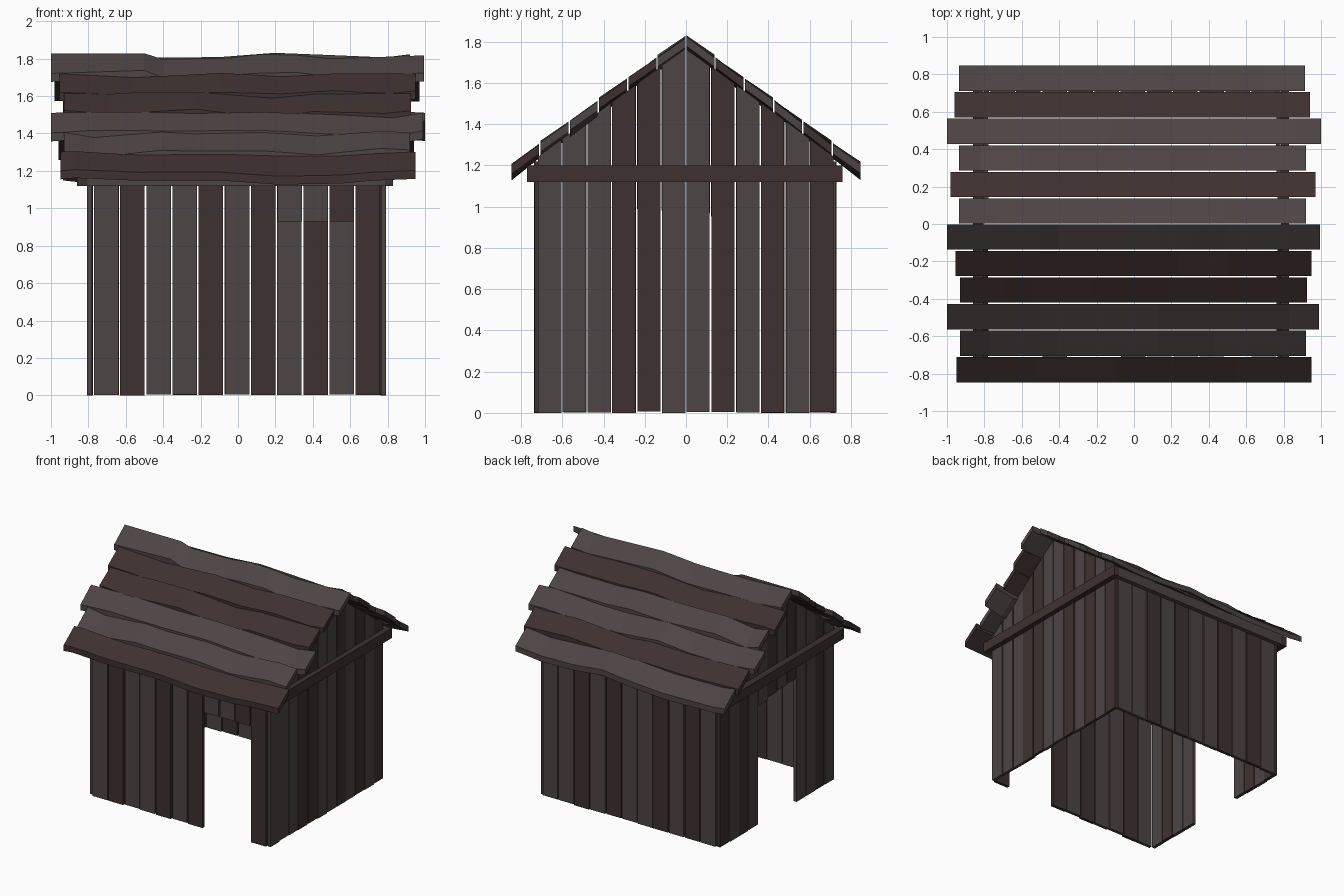
import bpy, random

if "Cube" in bpy.data.objects:
    bpy.data.objects.remove(bpy.data.objects["Cube"])

random.seed(4)
SLOPE = 0.735


def material(name, rgb):
    m = bpy.data.materials.new(name)
    m.diffuse_color = (*rgb, 1)
    m.use_nodes = True
    m.node_tree.nodes["Principled BSDF"].inputs["Base Color"].default_value = m.diffuse_color
    return m


MATS = {"g": material("grey_wood", (0.075, 0.058, 0.058)),
        "b": material("brown_wood", (0.048, 0.031, 0.029))}


def add_mesh(name, verts, faces, colour):
    me = bpy.data.meshes.new(name)
    me.from_pydata(verts, [], faces)
    me.materials.append(MATS[colour])
    ob = bpy.data.objects.new(name, me)
    bpy.context.collection.objects.link(ob)
    return ob


def loft(name, rings, colour):
    """Skin a row of four-cornered sections and cap the ends."""
    n = len(rings)
    faces = [(3, 2, 1, 0), tuple(4 * (n - 1) + k for k in range(4))]
    for i in range(n - 1):
        for k in range(4):
            a, b = 4 * i + k, 4 * i + (k + 1) % 4
            faces.append((a, b, b + 4, a + 4))
    ob = add_mesh(name, [v for r in rings for v in r], faces, colour)
    import bmesh
    bm = bmesh.new()
    bm.from_mesh(ob.data)
    bmesh.ops.recalc_face_normals(bm, faces=bm.faces)
    bm.to_mesh(ob.data)
    bm.free()
    return ob


def box(name, x, y, z, colour):
    rings = [[(x[0], y[0], h), (x[1], y[0], h), (x[1], y[1], h), (x[0], y[1], h)] for h in z]
    return loft(name, rings, colour)


def jit(a):
    return random.uniform(-a, a)


# Front and back walls: eleven upright planks, doorway in the front
def long_wall(name, y0, y1, colours, door):
    for i, c in enumerate(colours):
        x = -0.775 + 0.14 * i
        d = jit(0.004)
        bottom = 0.93 if i in door else random.uniform(0, 0.006)
        t = jit(0.002)
        box(f"{name}_plank_{i + 1}", (x + 0.005 + t, x + 0.136 + t), (y0 + d, y1 + d),
            (bottom, 1.22), c)


long_wall("front", -0.735, -0.71, "gbggbgbggbb", (7, 8, 9))
long_wall("back", 0.70, 0.725, "gbgbggbgbgg", ())


# Gable walls: twelve planks with sloping tops, wide doorway in the left one
def gable_wall(name, x0, x1, colours, door):
    for i, c in enumerate(colours):
        t = jit(0.002)
        ya, yb = -0.72 + 0.12 * i + 0.003 + t, -0.72 + 0.12 * (i + 1) - 0.004 + t
        d = jit(0.004)
        b = 0.97 + jit(0.02) if i in door else random.uniform(0, 0.006)
        rings = [[(x0 + d, y, b), (x1 + d, y, b),
                  (x1 + d, y, 1.77 - SLOPE * abs(y)), (x0 + d, y, 1.77 - SLOPE * abs(y))]
                 for y in (ya, yb)]
        loft(f"{name}_gable_plank_{i + 1}", rings, c)


gable_wall("right", 0.763, 0.787, "gggbbggbgbgb", ())
gable_wall("left", -0.805, -0.778, "gbggbgbggbgb", (4, 5, 6, 7))

# Beams round the top of the walls
Z = (1.12, 1.20)
box("right_beam", (0.787, 0.83), (-0.77, 0.76), Z, "b")
box("left_beam", (-0.86, -0.805), (-0.77, 0.76), Z, "b")
box("front_beam", (-0.805, 0.787), (-0.77, -0.735), Z, "g")
box("back_beam", (-0.805, 0.787), (0.725, 0.76), Z, "g")


# Roof boards: each straight from above, warped up and down along its length
def roof_board(name, side, row, x0, x1, colour, stations=None):
    ya, yb = 0.142 * row + 0.002, 0.142 * row + 0.137
    if stations is None:
        stations = [(0, 0)]
        stations += [((k + 0.5 + jit(0.3)) / 6, random.uniform(-0.028, 0.008)) for k in range(6)]
        stations += [(1, 0)]
    rings = []
    for f, w in stations:
        x = x0 + (x1 - x0) * f
        w2 = w + jit(0.009)
        za, zb = 1.825 - SLOPE * ya + w, 1.825 - SLOPE * yb + w2
        rings.append([(x, side * ya, za), (x, side * yb, zb),
                      (x, side * yb, zb - 0.045), (x, side * ya, za - 0.045)])
    loft(name, rings, colour)


RIDGE = [(0, 0.005), (0.25, 0.005), (0.3, -0.027), (0.48, -0.02),
         (0.56, 0), (0.66, -0.005), (0.75, -0.024), (1, -0.006)]
FRONT = [(-1, 0.995, "g"), (-0.955, 0.95, "b"), (-0.93, 0.925, "b"),
         (-1, 0.99, "g"), (-0.93, 0.92, "g"), (-0.95, 0.95, "b")]
BACK = [(-0.935, 0.92, "g"), (-0.98, 0.97, "b"), (-0.935, 0.92, "g"),
        (-1, 1, "g"), (-0.96, 0.94, "b"), (-0.935, 0.915, "g")]
for side, label, rows in ((-1, "front", FRONT), (1, "back", BACK)):
    for r, (x0, x1, c) in enumerate(rows):
        roof_board(f"{label}_roof_board_{r + 1}", side, r, x0, x1, c,
                   RIDGE if side < 0 and r == 0 else None)
